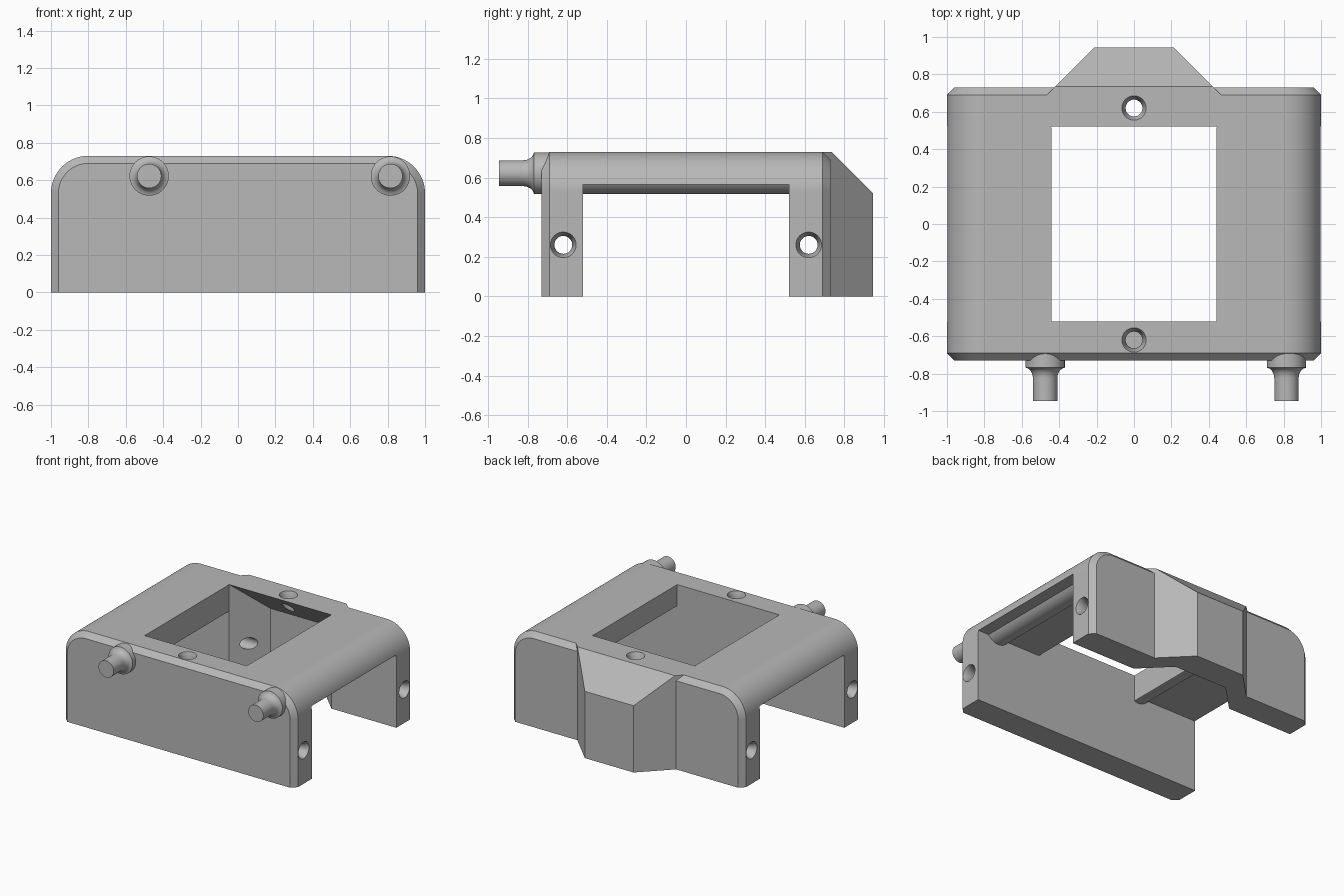
import bpy, bmesh, math
from mathutils import Matrix

cube = bpy.data.objects.get("Cube")
if cube:
    bpy.data.objects.remove(cube, do_unlink=True)

grey = bpy.data.materials.new("mid grey")
grey.use_nodes = True
grey.diffuse_color = (0.48, 0.48, 0.48, 1)
grey.node_tree.nodes["Principled BSDF"].inputs["Base Color"].default_value = grey.diffuse_color

W, D, H = 1.0, 0.73, 0.73          # half width, half depth, height
R, CH = 0.2, 0.04                  # shoulder radius, end chamfer
WALL = 0.52                        # inner face of the end walls
BAR_X, BAR_Z, BAR_R = (-0.475, 0.815), 0.622, 0.105


def make(name, bm):
    bmesh.ops.recalc_face_normals(bm, faces=bm.faces)
    me = bpy.data.meshes.new(name)
    bm.to_mesh(me)
    bm.free()
    me.materials.append(grey)
    ob = bpy.data.objects.new(name, me)
    bpy.context.collection.objects.link(ob)
    return ob


def loft(name, rings):
    """Skin a list of equal-length rings and cap both ends."""
    bm = bmesh.new()
    vs = [[bm.verts.new(p) for p in ring] for ring in rings]
    for a, b in zip(vs, vs[1:]):
        for i in range(len(a)):
            j = (i + 1) % len(a)
            bm.faces.new((a[i], a[j], b[j], b[i]))
    bm.faces.new(vs[0])
    bm.faces.new(vs[-1])
    return make(name, bm)


def hull(name, points):
    """Convex block, mirrored across x."""
    bm = bmesh.new()
    for x, y, z in points:
        for s in (-1, 1):
            bm.verts.new((s * x, y, z))
    bmesh.ops.convex_hull(bm, input=bm.verts)
    bmesh.ops.dissolve_limit(bm, angle_limit=0.01, verts=bm.verts, edges=bm.edges)
    return make(name, bm)


def box(name, x, y, z0, z1):
    return hull(name, [(x, t, z) for t in (-y, y) for z in (z0, z1)])


def lathe(name, profile, turn, at, n=40):
    """Turned solid from (radius, height) pairs, rotated then placed."""
    m = Matrix.Translation(at) @ turn
    rings = [[m @ Matrix.Rotation(math.tau * i / n, 4, 'Z') @ Matrix.Translation((r, 0, h)).translation
              for i in range(n)] for r, h in profile]
    return loft(name, rings)


def combine(body, other, op):
    mod = body.modifiers.new("join", 'BOOLEAN')
    mod.operation, mod.object, mod.solver = op, other, 'EXACT'
    bpy.context.view_layer.objects.active = body
    bpy.ops.object.modifier_apply(modifier=mod.name)
    bpy.data.objects.remove(other, do_unlink=True)


def arch(y, inset, n=20):
    """Round-shouldered outline at depth y."""
    r = R - inset
    right = [(W - R + r * math.cos(a), H - R + r * math.sin(a))
             for a in (math.pi / 2 * i / n for i in range(n + 1))]
    half = [(W - inset, 0)] + right
    return [(x, y, z) for x, z in half] + [(-x, y, z) for x, z in reversed(half)]


# Main shell with chamfered ends
body = loft("frame_body", [arch(-D, CH), arch(CH - D, 0), arch(D - CH, 0), arch(D, CH)])

# Tapered bulge on the back wall
bulge = [(x, y, z) for x, y, top in
         ((0.465, 0.6, H), (0.465, 0.69, H), (0.42, 0.735, H), (0.21, 0.945, 0.52))
         for z in (0, top)]
combine(body, hull("back_bulge", bulge), 'UNION')

# Clear the underside from side to side
combine(body, box("side_cutter", 1.3, WALL, -0.2, 0.565), 'DIFFERENCE')

# Long round bars under the top plate
along_y = Matrix.Rotation(math.pi / 2, 4, 'X')
for x in BAR_X:
    bar = lathe("bar", [(BAR_R, -0.6), (BAR_R, 0.6)], along_y, (x, 0, BAR_Z))
    combine(body, bar, 'UNION')

# Window in the top, and the hollow behind the bulge
combine(body, box("window_cutter", 0.44, WALL, 0.3, 1), 'DIFFERENCE')
hollow = [(0.445, 0.515, -0.2), (0.445, 0.515, 0.735), (0.23, 0.73, -0.2), (0.23, 0.73, 0.52)]
combine(body, hull("hollow_cutter", hollow), 'DIFFERENCE')

# Countersunk screw holes: through the walls, and down through the top
HOLE, SINK = 0.045, 0.065
along_x = Matrix.Rotation(math.pi / 2, 4, 'Y')
for y in (-0.62, 0.62):
    side = [(SINK, -1.1), (SINK, -W), (HOLE, -0.95), (HOLE, 0.95), (SINK, W), (SINK, 1.1)]
    combine(body, lathe("side_hole_cutter", side, along_x, (0, y, 0.26)), 'DIFFERENCE')
    top = [(HOLE, -0.25), (HOLE, -0.05), (SINK, 0), (SINK, 0.1)]
    combine(body, lathe("top_hole_cutter", top, Matrix(), (0, y, H)), 'DIFFERENCE')

# Stepped pegs on the front, with a hollow fillet behind the tip
peg = [(BAR_R, 0.6), (BAR_R, 0.768), (0.09, 0.773), (0.077, 0.785),
       (0.068, 0.803), (0.065, 0.825), (0.065, 0.945)]
parts = [body]
for name, x in zip(("right_peg", "left_peg"), BAR_X):
    parts.append(lathe(name, peg, along_y, (x, 0, BAR_Z)))

# Smooth rounds, crisp edges
for ob in parts:
    bpy.ops.object.select_all(action='DESELECT')
    ob.select_set(True)
    bpy.context.view_layer.objects.active = ob
    bpy.ops.object.shade_smooth_by_angle(angle=math.radians(28))
    ob.modifiers.new("flat faces", 'WEIGHTED_NORMAL').keep_sharp = True
